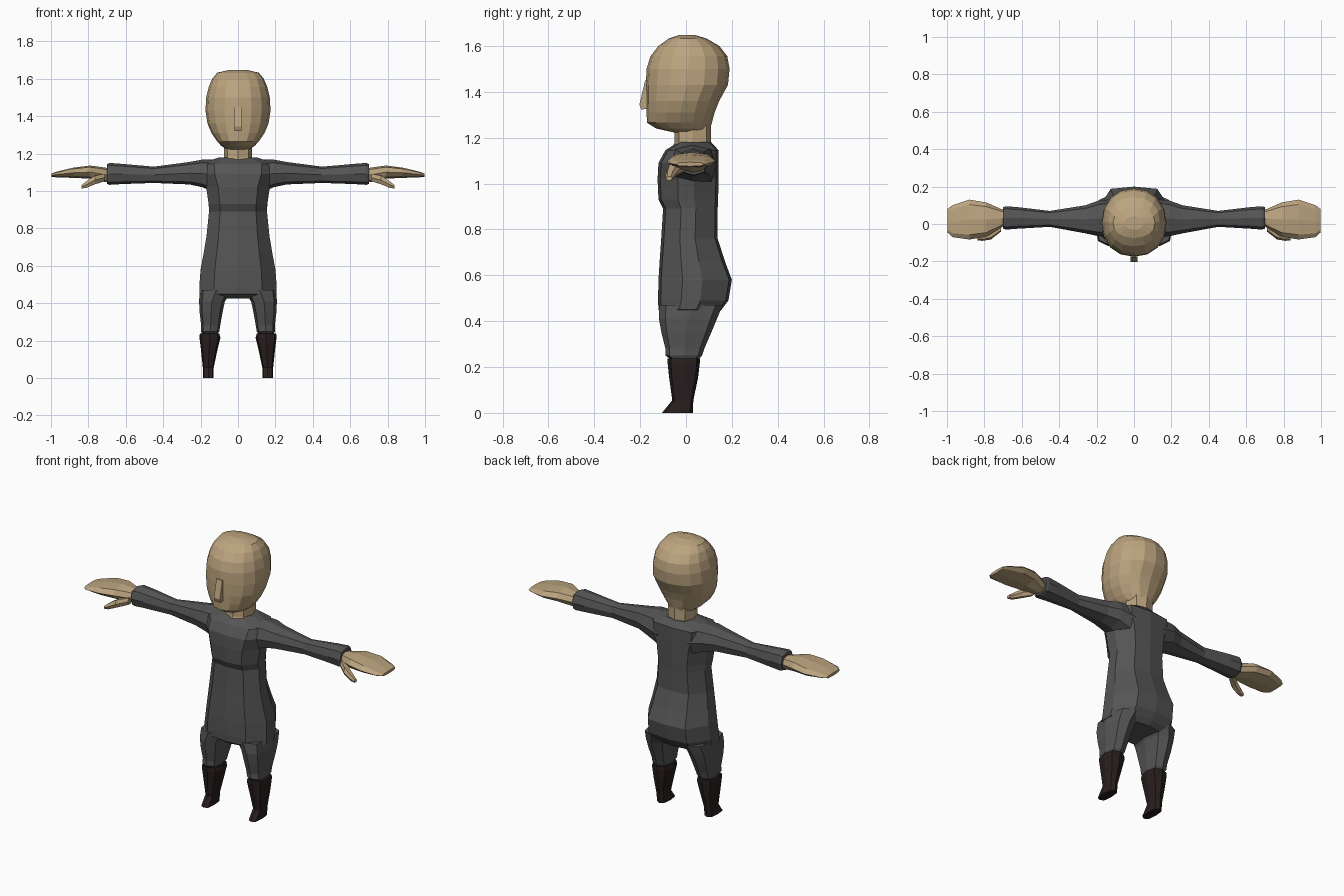
import bpy, bmesh, math


def material(name, rgb):
    m = bpy.data.materials.new(name)
    m.diffuse_color = (*rgb, 1)
    return m


SKIN = material("skin tan", (0.50, 0.37, 0.21))
CLOTH = material("cloth grey", (0.09, 0.09, 0.09))
LEATHER = material("boot dark brown", (0.022, 0.013, 0.013))


def loft(name, rings, mat, mirror=False):
    """Skin a list of equal-length point rings and cap both ends."""
    bm = bmesh.new()
    vs = [[bm.verts.new(p) for p in r] for r in rings]
    n = len(vs[0])
    for a, b in zip(vs, vs[1:]):
        for i in range(n):
            j = (i + 1) % n
            bm.faces.new((a[i], a[j], b[j], b[i]))
    bm.faces.new(vs[0][::-1])
    bm.faces.new(vs[-1])
    bmesh.ops.recalc_face_normals(bm, faces=bm.faces)
    me = bpy.data.meshes.new(name)
    bm.to_mesh(me)
    bm.free()
    me.materials.append(mat)
    ob = bpy.data.objects.new(name, me)
    bpy.context.collection.objects.link(ob)
    if mirror:
        ob.modifiers.new("Mirror", "MIRROR")
    return ob


def oval(a0, a1, b0, b1, n=8, power=0.8, turn=0.0):
    """Rounded section that fills a box; a power below 1 is squarer."""
    pts = []
    for i in range(n):
        t = 2 * math.pi * (i + turn) / n
        c, s = math.cos(t), math.sin(t)
        u = math.copysign(abs(c) ** power, c)
        v = math.copysign(abs(s) ** power, s)
        pts.append(((a0 + a1) / 2 + u * (a1 - a0) / 2,
                    (b0 + b1) / 2 + v * (b1 - b0) / 2))
    return pts


def z_loft(name, rows, mat, mirror=False, **kw):
    # row: z, x0, x1, y0, y1
    return loft(name, [[(x, y, r[0]) for x, y in oval(*r[1:], **kw)] for r in rows], mat, mirror)


def x_loft(name, rows, mat, **kw):
    # row: x, y0, y1, z0, z1
    return loft(name, [[(r[0], y, z) for y, z in oval(*r[1:], **kw)] for r in rows], mat, True)


# Torso: z, half width, front y, back y
def torso_ring(z, w, f, b):
    half = [(0.62 * w, f + 0.012), (w, f + 0.33 * (b - f)), (w, f + 0.6 * (b - f)),
            (0.62 * w, b - 0.012)]
    pts = [(0, f)] + half + [(0, b)] + [(-x, y) for x, y in half[::-1]]
    return [(x, y, z) for x, y in pts]


torso = [(0.425, 0.13, -0.085, 0.13), (0.45, 0.207, -0.12, 0.155), (0.49, 0.207, -0.122, 0.185),
         (0.58, 0.20, -0.12, 0.20), (0.66, 0.185, -0.115, 0.17), (0.76, 0.168, -0.108, 0.138),
         (0.89, 0.155, -0.10, 0.138), (0.93, 0.157, -0.12, 0.14), (1.02, 0.17, -0.124, 0.142),
         (1.09, 0.20, -0.12, 0.142), (1.145, 0.205, -0.09, 0.142), (1.18, 0.10, -0.035, 0.11)]
loft("torso", [torso_ring(*r) for r in torso], CLOTH)

# Trouser legs and boots
z_loft("trouser_leg", [(0.235, 0.11, 0.19, -0.07, 0.055), (0.25, 0.10, 0.198, -0.09, 0.07),
                       (0.28, 0.095, 0.197, -0.09, 0.08), (0.35, 0.083, 0.205, -0.107, 0.11),
                       (0.41, 0.07, 0.208, -0.118, 0.135), (0.47, 0.03, 0.205, -0.118, 0.16)],
       CLOTH, True, power=0.72)
z_loft("boot", [(0, 0.13, 0.188, -0.105, 0.03), (0.055, 0.13, 0.188, -0.06, 0.032),
                (0.15, 0.11, 0.198, -0.073, 0.052), (0.215, 0.094, 0.206, -0.08, 0.06),
                (0.237, 0.10, 0.204, -0.08, 0.06)], LEATHER, True, power=0.65)

# Sleeves
x_loft("sleeve", [(0.10, -0.07, 0.135, 0.98, 1.17), (0.19, -0.065, 0.125, 1.02, 1.168),
                  (0.26, -0.05, 0.10, 1.035, 1.155), (0.45, -0.015, 0.07, 1.043, 1.13),
                  (0.62, -0.025, 0.09, 1.037, 1.145), (0.685, -0.03, 0.095, 1.033, 1.15),
                  (0.70, -0.025, 0.09, 1.038, 1.143)], CLOTH, power=0.75)

# Mitten hands and thumbs
x_loft("hand", [(0.68, 0.0, 0.07, 1.055, 1.12), (0.71, -0.02, 0.08, 1.048, 1.125),
                (0.79, -0.068, 0.115, 1.066, 1.136), (0.88, -0.083, 0.13, 1.07, 1.125),
                (0.97, -0.07, 0.10, 1.073, 1.103), (0.998, -0.045, 0.08, 1.075, 1.093)],
       SKIN, power=0.8)
x_loft("thumb", [(0.71, -0.04, 0.0, 1.05, 1.095), (0.765, -0.083, -0.03, 1.033, 1.085),
                 (0.81, -0.09, -0.05, 1.015, 1.055), (0.838, -0.087, -0.06, 1.012, 1.032)],
       SKIN, n=6)

# Neck and head
z_loft("neck", [(1.15, -0.085, 0.085, -0.06, 0.115), (1.18, -0.075, 0.075, -0.05, 0.108),
                (1.27, -0.075, 0.075, -0.05, 0.11)], SKIN, power=0.8)
head = [(1.222, 0.06, -0.05, 0.10), (1.24, 0.088, -0.13, 0.105), (1.265, 0.112, -0.17, 0.113),
        (1.31, 0.142, -0.172, 0.125), (1.36, 0.163, -0.174, 0.145), (1.43, 0.174, -0.175, 0.183),
        (1.50, 0.17, -0.172, 0.19), (1.555, 0.157, -0.155, 0.18), (1.60, 0.138, -0.12, 0.145),
        (1.632, 0.112, -0.075, 0.09), (1.647, 0.05, -0.03, 0.04)]
z_loft("head", [(z, -w, w, f, b) for z, w, f, b in head], SKIN, n=16, power=0.92)

# Nose: a wedge from the side profile
side = [(-0.16, 1.45), (-0.178, 1.45), (-0.203, 1.345), (-0.195, 1.322), (-0.16, 1.328)]
loft("nose", [[(x, y, z) for y, z in side] for x in (-0.02, 0.02)], SKIN)
